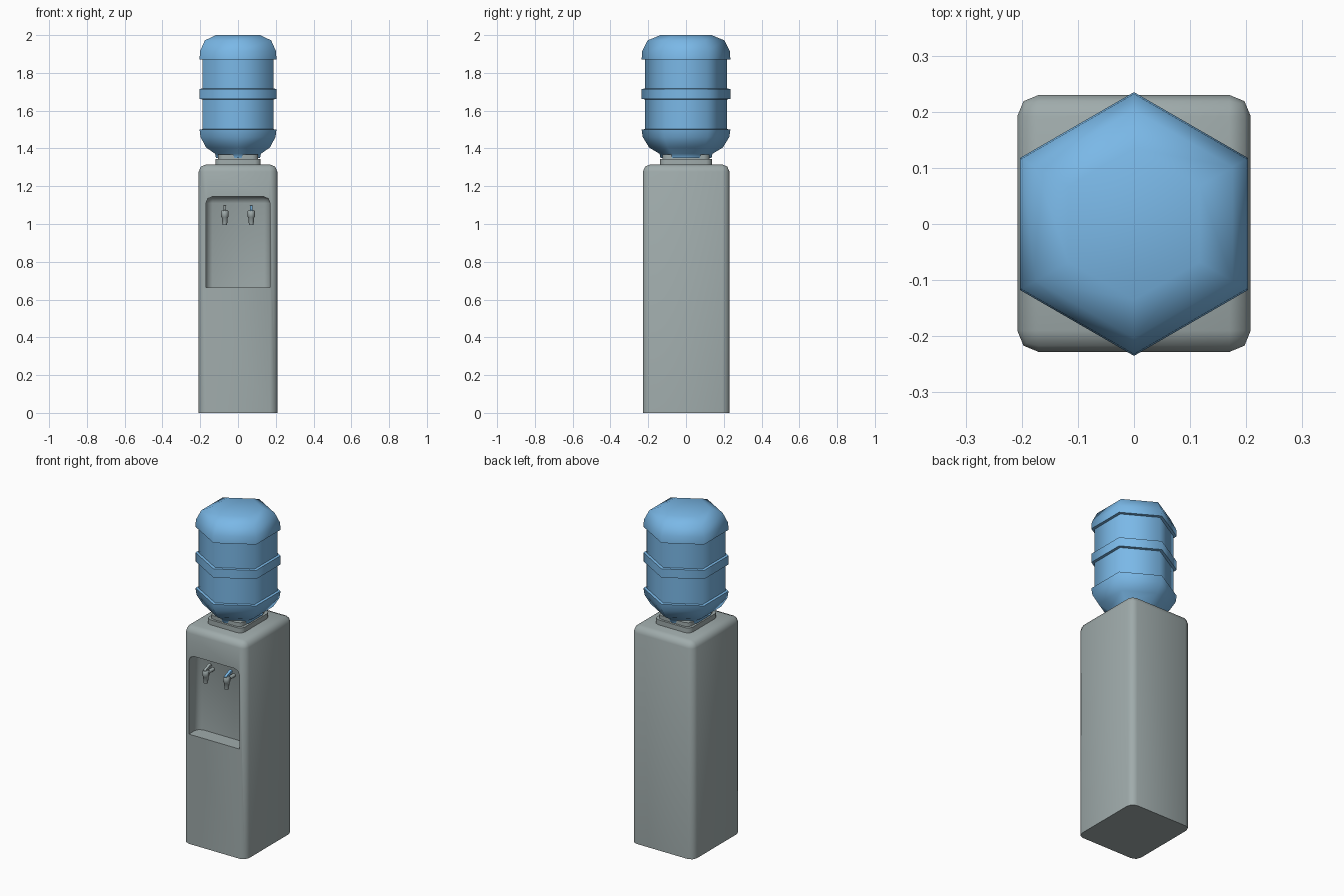
import bpy, bmesh, math
from mathutils import Vector, Matrix

cube = bpy.data.objects.get("Cube")
if cube:
    bpy.data.objects.remove(cube, do_unlink=True)


def material(name, color):
    m = bpy.data.materials.new(name)
    m.use_nodes = True
    m.diffuse_color = color
    m.node_tree.nodes["Principled BSDF"].inputs["Base Color"].default_value = color
    return m


grey = material("plastic_grey", (0.35, 0.41, 0.41, 1))
blue = material("water_blue", (0.195, 0.48, 0.80, 1))


def finish(name, bm, mat):
    bmesh.ops.recalc_face_normals(bm, faces=bm.faces)
    me = bpy.data.meshes.new(name)
    bm.to_mesh(me)
    bm.free()
    ob = bpy.data.objects.new(name, me)
    bpy.context.collection.objects.link(ob)
    me.materials.append(mat)
    return ob


def smooth(ob, angle=50):
    bpy.ops.object.select_all(action='DESELECT')
    ob.select_set(True)
    bpy.context.view_layer.objects.active = ob
    bpy.ops.object.shade_smooth_by_angle(angle=math.radians(angle))


def box(name, lo, hi, mat, bevel=0, pick=None):
    """Box between two corners; edges chosen by pick(midpoint, direction) are rounded."""
    lo, hi = Vector(lo), Vector(hi)
    bm = bmesh.new()
    bmesh.ops.create_cube(bm, size=1)
    for v in bm.verts:
        v.co = (lo + hi) / 2 + v.co * (hi - lo)
    if bevel:
        edges = [e for e in bm.edges
                 if pick((e.verts[0].co + e.verts[1].co) / 2)]
        bmesh.ops.bevel(bm, geom=edges, offset=bevel, segments=2,
                        profile=0.5, affect='EDGES')
    return finish(name, bm, mat)


def lathe(name, profile, sides, mat, center=(0, 0), start=0.0):
    """Stack of polygon rings given as (radius, height), capped at both ends."""
    bm = bmesh.new()
    rings = []
    for r, z in profile:
        rings.append([bm.verts.new((center[0] + r * math.cos(start + math.tau * i / sides),
                                    center[1] + r * math.sin(start + math.tau * i / sides), z))
                      for i in range(sides)])
    for a, b in zip(rings, rings[1:]):
        for i in range(sides):
            j = (i + 1) % sides
            bm.faces.new((a[i], a[j], b[j], b[i]))
    bm.faces.new(rings[0])
    bm.faces.new(rings[-1])
    return finish(name, bm, mat)


def rod(name, a, b, radius, sides, mat):
    a, b = Vector(a), Vector(b)
    d = b - a
    bm = bmesh.new()
    bmesh.ops.create_cone(bm, cap_ends=True, segments=sides, radius1=radius,
                          radius2=radius, depth=d.length,
                          matrix=Matrix.Translation((a + b) / 2)
                          @ d.to_track_quat('Z', 'Y').to_matrix().to_4x4()
                          @ Matrix.Rotation(math.pi / sides, 4, 'Z'))
    return finish(name, bm, mat)


# Cabinet with rounded top and upright edges
cabinet = box("cabinet", (-0.208, -0.228, 0), (0.208, 0.23, 1.315), grey,
              0.038, lambda m: m.z > 0.1)

# Dispensing niche: rounded at the back, sides and top, flat at the bottom
BACK = -0.138
cutter = box("niche_cutter", (-0.17, -0.3, 0.665), (0.17, BACK, 1.145), grey, 0.035,
             lambda m: m.z > 0.7 and m.y > -0.25)
cutter.hide_render = True
cut = cabinet.modifiers.new("niche", 'BOOLEAN')
cut.operation = 'DIFFERENCE'
cut.solver = 'EXACT'
cut.object = cutter
bpy.context.view_layer.objects.active = cabinet
bpy.ops.object.modifier_apply(modifier=cut.name)
bpy.data.objects.remove(cutter, do_unlink=True)
smooth(cabinet)

# Collar that carries the bottle
for name, x, y, z0, z1 in (("collar_base", 0.12, 0.137, 1.305, 1.345),
                           ("collar_ring", 0.106, 0.124, 1.34, 1.368)):
    smooth(box(name, (-x, -y, z0), (x, y, z1), grey, 0.03,
               lambda m: abs(m.x) > 0.05 and abs(m.y) > 0.05))

# Six-sided water bottle with raised bands
RIM, WALL = 0.235, 0.218
bottle = lathe("bottle", [
    (0.135, 1.35), (0.14, 1.372), (0.195, 1.405), (0.229, 1.46), (RIM, 1.50),
    (WALL, 1.502), (WALL, 1.66), (RIM, 1.662), (RIM, 1.715), (WALL, 1.717),
    (WALL, 1.87), (RIM, 1.872), (0.232, 1.915), (0.203, 1.972), (0.135, 2.0)],
    6, blue, start=math.pi / 6)
smooth(bottle, 62)

# Pair of taps, the left one with a blue lever
for side, x, mat in (("right", -0.07, grey), ("left", 0.07, blue)):
    y = -0.208
    smooth(lathe(side + "_tap_spout", [(0.012, 0.995), (0.016, 1.035), (0.02, 1.04),
                                       (0.02, 1.066), (0.014, 1.074)], 8, grey, (x, y)))
    smooth(rod(side + "_tap_pipe", (x, y, 1.052), (x, BACK + 0.005, 1.052), 0.011, 8, grey))
    rod(side + "_tap_lever", (x, -0.222, 1.068), (x, -0.165, 1.09), 0.011, 4, mat)
